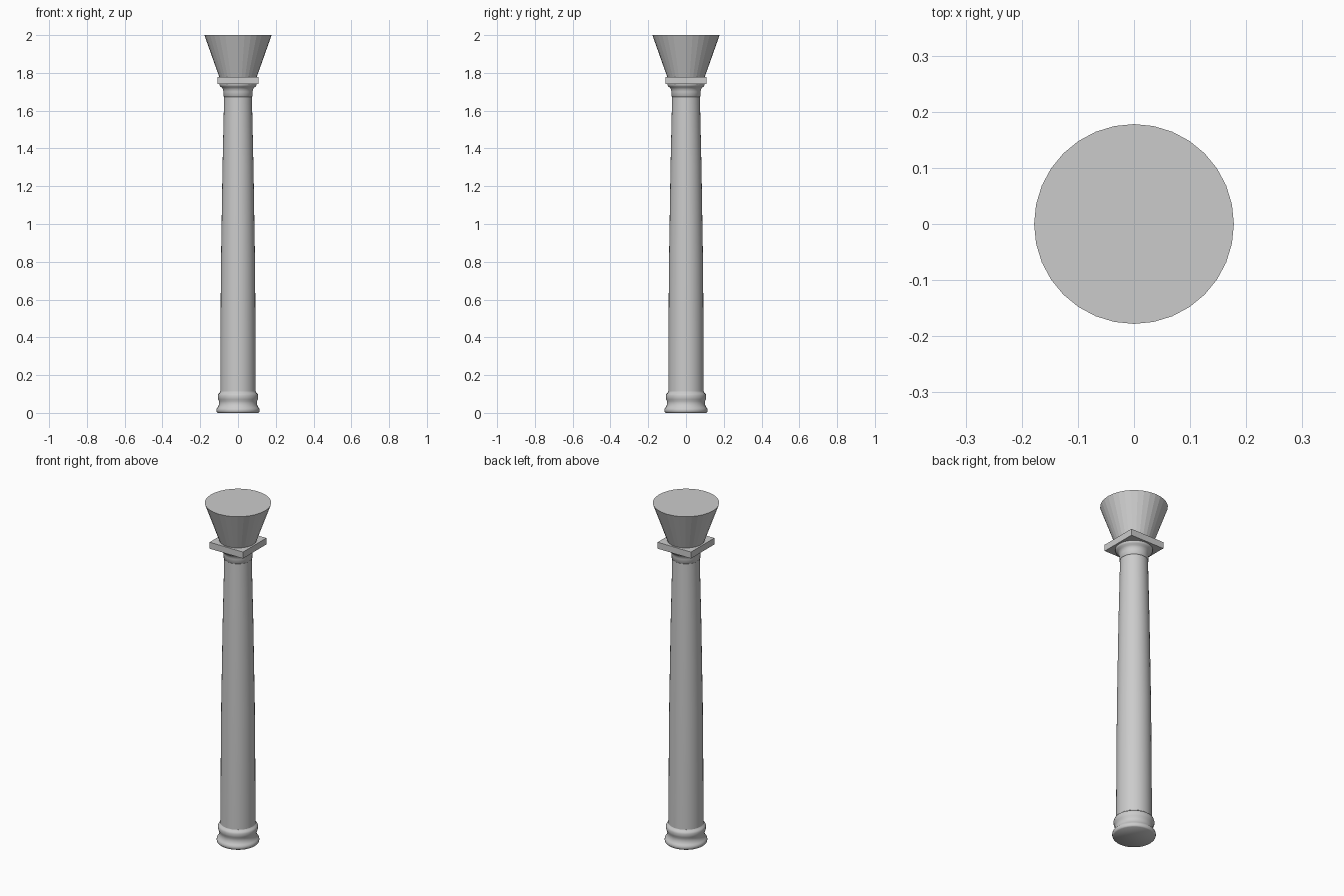
import bpy, bmesh
from math import sin, cos, tau, radians

if "Cube" in bpy.data.objects:
    bpy.data.objects.remove(bpy.data.objects["Cube"])


def lathe(name, profile, sides=32, angle=None):
    """Closed solid of revolution from (radius, height) points."""
    bm = bmesh.new()
    rings = [[bm.verts.new((r * cos(tau * i / sides), r * sin(tau * i / sides), z))
              for i in range(sides)] for r, z in profile]
    for a, b in zip(rings, rings[1:]):
        for i in range(sides):
            j = (i + 1) % sides
            bm.faces.new((a[i], a[j], b[j], b[i]))
    bm.faces.new(rings[0][::-1])
    bm.faces.new(rings[-1])
    mesh = bpy.data.meshes.new(name)
    bm.to_mesh(mesh)
    bm.free()
    ob = bpy.data.objects.new(name, mesh)
    bpy.context.collection.objects.link(ob)
    if angle:
        bpy.ops.object.select_all(action='DESELECT')
        ob.select_set(True)
        bpy.context.view_layer.objects.active = ob
        bpy.ops.object.shade_smooth_by_angle(angle=radians(angle))
    return ob


# Moulded base: lower torus, scotia, upper torus
lathe("base", [(0.108, 0), (0.113, 0.005), (0.115, 0.014), (0.113, 0.023),
               (0.108, 0.029), (0.102, 0.04), (0.100, 0.052), (0.101, 0.062),
               (0.105, 0.072), (0.107, 0.080), (0.107, 0.092), (0.104, 0.102),
               (0.097, 0.106), (0.094, 0.112)], angle=50)

# Shaft with gentle entasis
lathe("shaft", [(0.094, 0.10), (0.0935, 0.30), (0.092, 0.55), (0.090, 0.80),
                (0.086, 1.05), (0.082, 1.30), (0.077, 1.52), (0.0735, 1.68)], angle=40)

# Necking and flared capital
lathe("capital", [(0.073, 1.672), (0.077, 1.676), (0.077, 1.70), (0.079, 1.712),
                  (0.085, 1.722), (0.094, 1.728), (0.098, 1.734), (0.099, 1.742)], angle=50)

# Square abacus
bpy.ops.mesh.primitive_cube_add(size=1, location=(0, 0, 1.76))
abacus = bpy.context.object
abacus.name = "abacus"
abacus.scale = (0.218, 0.218, 0.038)

# Flaring impost block
lathe("impost", [(0.098, 1.775), (0.178, 2.0)])
